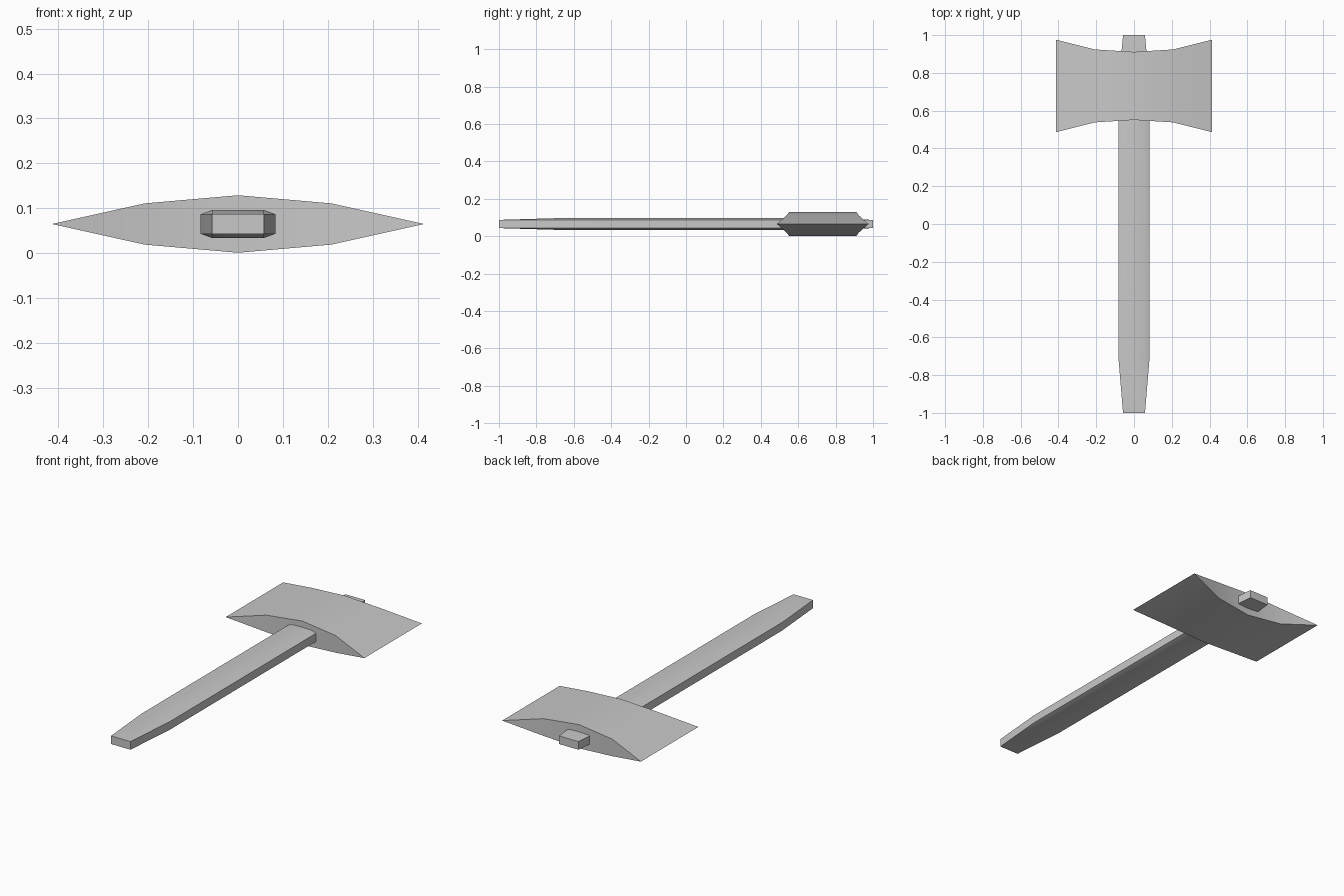
import bpy, bmesh, math

cube = bpy.data.objects.get("Cube")
if cube:
    bpy.data.objects.remove(cube, do_unlink=True)

MID_Z = 0.065

grey = bpy.data.materials.new("plain_grey")
grey.use_nodes = True
colour = (0.58, 0.58, 0.58, 1)
grey.diffuse_color = colour
grey.node_tree.nodes["Principled BSDF"].inputs["Base Color"].default_value = colour


def loft(name, rings):
    """Skin a row of closed rings, cap both ends and shade by angle."""
    bm = bmesh.new()
    loops = [[bm.verts.new(p) for p in ring] for ring in rings]
    n = len(loops[0])
    for a, b in zip(loops, loops[1:]):
        for i in range(n):
            j = (i + 1) % n
            bm.faces.new((a[i], a[j], b[j], b[i]))
    bm.faces.new(loops[0])
    bm.faces.new(loops[-1])
    bmesh.ops.remove_doubles(bm, verts=bm.verts, dist=0.0005)
    bmesh.ops.recalc_face_normals(bm, faces=bm.faces)
    mesh = bpy.data.meshes.new(name)
    bm.to_mesh(mesh)
    bm.free()
    mesh.materials.append(grey)
    obj = bpy.data.objects.new(name, mesh)
    bpy.context.collection.objects.link(obj)
    bpy.ops.object.select_all(action="DESELECT")
    obj.select_set(True)
    bpy.context.view_layer.objects.active = obj
    bpy.ops.object.shade_smooth_by_angle(angle=math.radians(30))
    return obj


def handle_ring(y, half_width, half_height):
    """Bevelled rectangle; collapses to a plain rectangle at the handle ends."""
    w, h = 0.058, 0.022
    quarter = [(half_width, h), (w, half_height)]
    pts = quarter + [(-x, z) for x, z in reversed(quarter)]
    pts += [(-x, -z) for x, z in pts]
    return [(x, y, MID_Z + z) for x, z in pts]


def blade_ring(x, half_length, half_thick):
    """Upright rectangle across the head; collapses to a line at the edge."""
    corners = ((-1, -1), (1, -1), (1, 1), (-1, 1))
    return [(x, 0.731 + sy * half_length, MID_Z + sz * half_thick) for sy, sz in corners]


# Handle, tapered at both ends
loft("handle", [handle_ring(-1.0, 0.058, 0.022), handle_ring(-0.7, 0.083, 0.031),
                handle_ring(0.73, 0.083, 0.031), handle_ring(1.0, 0.058, 0.022)])

# Double axe head, flaring towards both cutting edges
half = [(0.0, 0.18, 0.064), (0.207, 0.193, 0.046), (0.414, 0.245, 0.0)]
sections = [(-x, l, t) for x, l, t in reversed(half[1:])] + half

# The sharp ends collapse to lines, so the head is skinned without end caps
bm = bmesh.new()
loops = [[bm.verts.new(p) for p in blade_ring(*s)] for s in sections]
for a, b in zip(loops, loops[1:]):
    for i in range(4):
        j = (i + 1) % 4
        bm.faces.new((a[i], a[j], b[j], b[i]))
bmesh.ops.remove_doubles(bm, verts=bm.verts, dist=0.0005)
bmesh.ops.recalc_face_normals(bm, faces=bm.faces)
mesh = bpy.data.meshes.new("double_axe_head")
bm.to_mesh(mesh)
bm.free()
mesh.materials.append(grey)
head = bpy.data.objects.new("double_axe_head", mesh)
bpy.context.collection.objects.link(head)
bpy.ops.object.select_all(action="DESELECT")
head.select_set(True)
bpy.context.view_layer.objects.active = head
bpy.ops.object.shade_smooth_by_angle(angle=math.radians(30))
